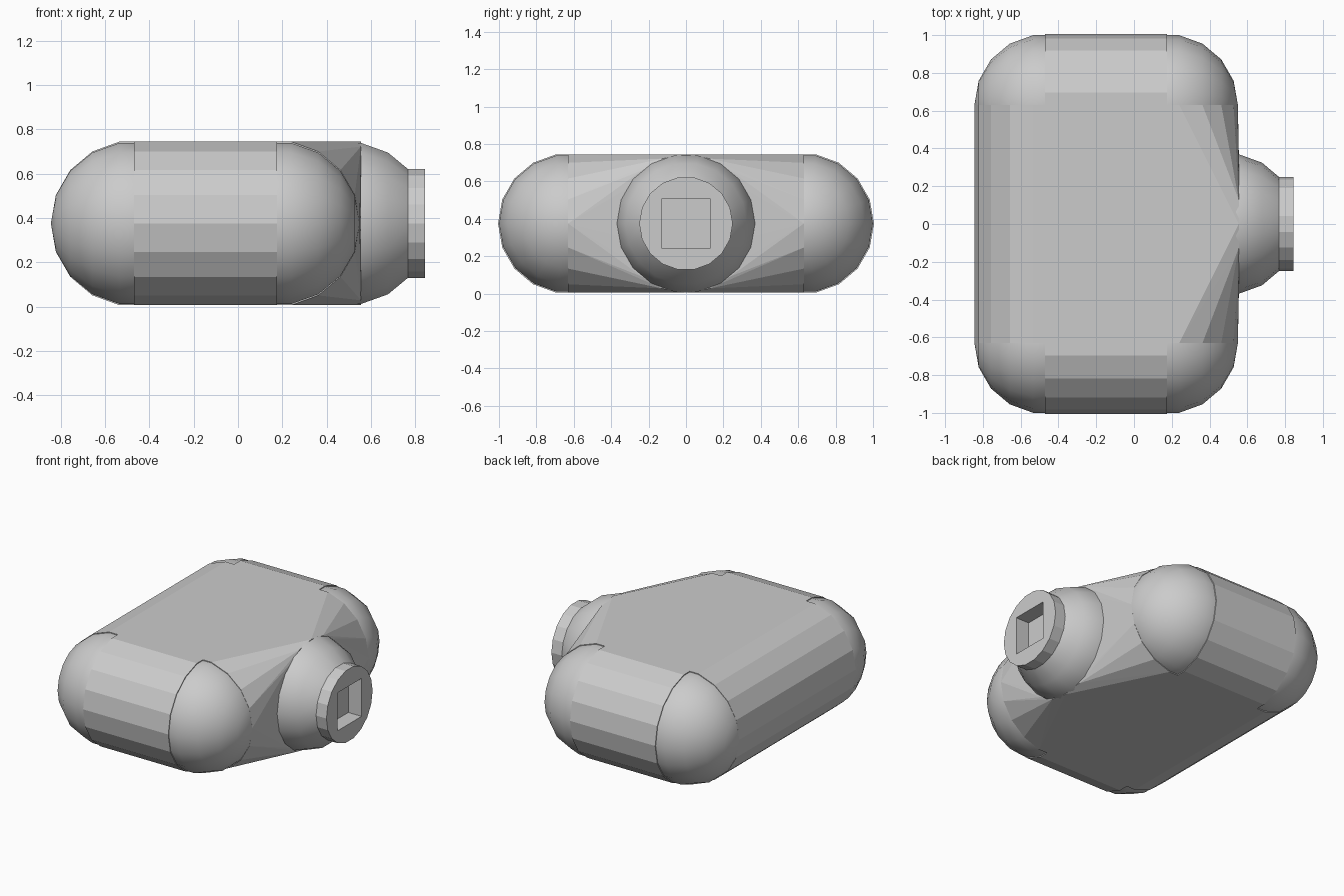
import bpy, bmesh
from math import sin, cos, pi, radians
from mathutils import Matrix, Vector

cube = bpy.data.objects.get("Cube")
if cube:
    bpy.data.objects.remove(cube, do_unlink=True)

SIDES, R, MID_Z = 18, 0.375, 0.375
X_BACK, X_FRONT, Y_END = -0.47, 0.175, 0.63
NECK_X, END_X = 0.49, 0.845
TO_X = Matrix.Rotation(pi / 2, 4, 'Y')   # turns a z axis into the x axis

grey = bpy.data.materials.new("plain_grey")
grey.use_nodes = True
grey.diffuse_color = (0.6, 0.6, 0.6, 1)
grey.node_tree.nodes["Principled BSDF"].inputs["Base Color"].default_value = (0.6, 0.6, 0.6, 1)


def finish(name, bm, smooth=False):
    bmesh.ops.recalc_face_normals(bm, faces=bm.faces[:])
    for f in bm.faces:
        f.smooth = smooth
    mesh = bpy.data.meshes.new(name)
    bm.to_mesh(mesh)
    bm.free()
    mesh.materials.append(grey)
    obj = bpy.data.objects.new(name, mesh)
    bpy.context.collection.objects.link(obj)
    return obj


def ball(name, x, y, cut_x=None):
    bm = bmesh.new()
    bmesh.ops.create_uvsphere(bm, u_segments=SIDES, v_segments=SIDES // 2, radius=R,
                              matrix=Matrix.Translation((x, y, MID_Z)) @ TO_X)
    if cut_x:
        bmesh.ops.delete(bm, geom=[v for v in bm.verts if v.co.x > cut_x], context='VERTS')
    return finish(name, bm, True)


def rod(name, x0, x1, y, radius):
    bm = bmesh.new()
    bmesh.ops.create_cone(bm, cap_ends=True, segments=SIDES, radius1=radius, radius2=radius,
                          depth=x1 - x0,
                          matrix=Matrix.Translation(((x0 + x1) / 2, y, MID_Z)) @ TO_X)
    return finish(name, bm)


# Body: hull around the four rounded uprights and the neck ring
bm = bmesh.new()
ring_x = NECK_X + R * cos(radians(80))
ring_r = R * sin(radians(80))
for i in range(SIDES):
    a = 2 * pi * i / SIDES
    for x in (X_BACK, X_FRONT):
        for y in (-Y_END, Y_END):
            bm.verts.new((x + R * cos(a), y, MID_Z + R * sin(a)))
    bm.verts.new((ring_x, ring_r * sin(a), MID_Z + ring_r * cos(a)))
hull = bmesh.ops.convex_hull(bm, input=bm.verts[:])
spare = [v for v in bm.verts if not v.link_faces]
bmesh.ops.delete(bm, geom=spare, context='VERTS')
finish("body", bm)

# Rounded ends with ball corners
for side, y in (("right", -Y_END), ("left", Y_END)):
    rod(side + "_end", X_BACK, X_FRONT, y, R)
    for place, x in (("back", X_BACK), ("front", X_FRONT)):
        ball(f"{side}_{place}_corner", x, y)

# Neck and collar
ball("neck", NECK_X, 0, 0.8)
collar = rod("collar", 0.77 - 0.1, END_X, 0, 0.25)

# Square socket sunk into the collar
bm = bmesh.new()
bmesh.ops.create_cube(bm, size=1, matrix=Matrix.Translation((END_X, 0, MID_Z))
                      @ Matrix.Diagonal((0.2, 0.26, 0.26, 1)))
cutter = finish("socket_cutter", bm)
mod = collar.modifiers.new("socket", 'BOOLEAN')
mod.operation, mod.solver, mod.object = 'DIFFERENCE', 'EXACT', cutter
cutter.hide_render = True
cutter.hide_viewport = True
